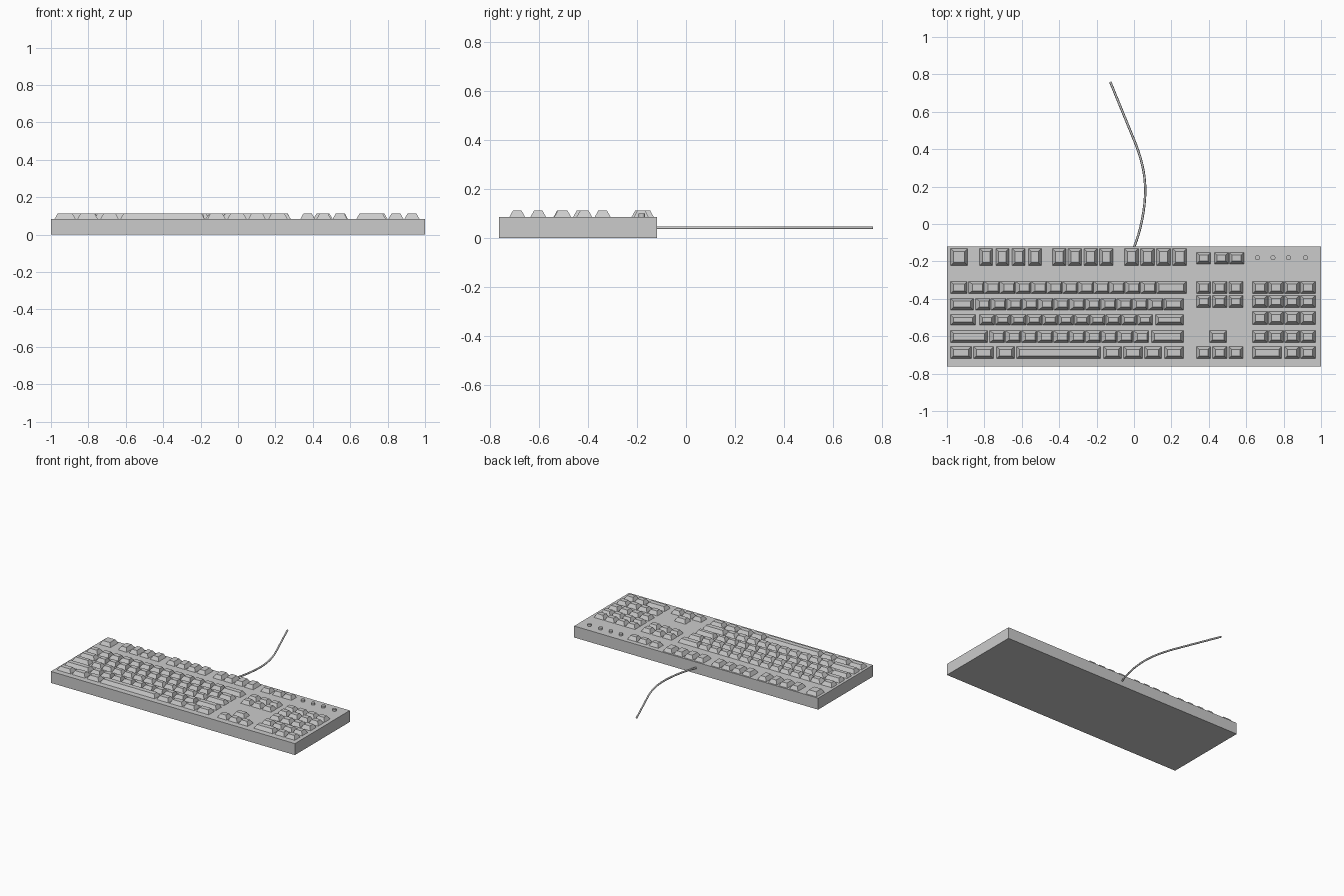
import bpy, bmesh

if "Cube" in bpy.data.objects:
    bpy.data.objects.remove(bpy.data.objects["Cube"])

TOP, KEY_TOP = 0.085, 0.112

grey = bpy.data.materials.new("plain grey")
grey.diffuse_color = (0.6, 0.6, 0.6, 1)
grey.use_nodes = True
grey.node_tree.nodes["Principled BSDF"].inputs["Base Color"].default_value = grey.diffuse_color


def finish(bm, name):
    mesh = bpy.data.meshes.new(name)
    bmesh.ops.recalc_face_normals(bm, faces=bm.faces)
    bm.to_mesh(mesh)
    bm.free()
    mesh.materials.append(grey)
    obj = bpy.data.objects.new(name, mesh)
    bpy.context.collection.objects.link(obj)
    return obj


def key(bm, x0, x1, y0, y1, lean=0.0):
    """Key: straight stem through the case, tapered cap above it."""
    i = 0.015
    rings = []
    for z, a, b, c, d in ((0, x0, x1, y0, y1), (TOP, x0, x1, y0, y1),
                          (KEY_TOP, x0 + i + lean, x1 - i + lean, y0 + i, y1 - i)):
        rings.append([bm.verts.new((x, y, z)) for x, y in ((a, c), (b, c), (b, d), (a, d))])
    bm.faces.new(rings[0][::-1])
    bm.faces.new(rings[2])
    for lo, hi in zip(rings, rings[1:]):
        for k in range(4):
            n = (k + 1) % 4
            bm.faces.new((lo[k], lo[n], hi[n], hi[k]))


def key_row(name, y, spans, lean_from=None):
    """Row of keys from (left, right) spans; an optional middle run leans right."""
    bm = bmesh.new()
    for n, (x0, x1) in enumerate(spans):
        leaning = lean_from and lean_from <= n < len(spans) - 1
        key(bm, x0, x1, *y, 0.007 if leaning else 0.0)
    return finish(bm, name)


def run(start, pitch, count, width):
    return [(start + pitch * i, start + pitch * i + width) for i in range(count)]


# Case
bm = bmesh.new()
bmesh.ops.create_cube(bm, size=1)
for v in bm.verts:
    v.co = (v.co.x * 2, v.co.y * 0.643 - 0.4405, (v.co.z + 0.5) * TOP)
finish(bm, "case")

# Shared row depths, back to front
FN, NUM, UPPER, HOME, LOWER, BOTTOM = (
    (-0.222, -0.131), (-0.372, -0.307), (-0.460, -0.397),
    (-0.540, -0.485), (-0.634, -0.570), (-0.720, -0.655))

# Function keys: escape, then three groups of four
key_row("function_keys", FN, [(-0.98, -0.89)]
        + run(-0.826, 0.087, 4, 0.07) + run(-0.436, 0.084, 4, 0.072)
        + run(-0.051, 0.086, 4, 0.074))

# Main block
key_row("number_row", NUM, [(-0.98, -0.892)] + run(-0.885, 0.0836, 12, 0.082)
        + [(0.12, 0.28)], 1)
key_row("upper_letter_row", UPPER, [(-0.98, -0.858)] + run(-0.848, 0.084, 12, 0.079)
        + [(0.16, 0.264)], 1)
key_row("home_letter_row", HOME, [(-0.98, -0.848)] + run(-0.826, 0.0845, 11, 0.08)
        + [(0.115, 0.264)])
key_row("lower_letter_row", LOWER, [(-0.98, -0.783)] + run(-0.773, 0.0855, 10, 0.081)
        + [(0.094, 0.264)], 1)
key_row("bottom_row", BOTTOM, [
    (-0.98, -0.869), (-0.858, -0.751), (-0.735, -0.639), (-0.628, -0.179),
    (-0.163, -0.067), (-0.056, 0.045), (0.056, 0.147), (0.163, 0.264)])

# Navigation block and arrows
nav = run(0.334, 0.0865, 3, 0.076)
key_row("system_keys", (-0.213, -0.152), [(0.334, 0.41), (0.43, 0.505), (0.51, 0.587)])
key_row("navigation_back_row", NUM, nav)
key_row("navigation_front_row", (-0.446, -0.382), nav)
key_row("up_arrow", LOWER, [(0.404, 0.495)])
key_row("arrow_row", BOTTOM, nav)

# Number pad
pad = run(0.634, 0.0855, 4, 0.079)
for n, y in enumerate((NUM, (-0.446, -0.382), (-0.537, -0.468), LOWER)):
    key_row(f"number_pad_row_{n + 1}", y, pad)
key_row("number_pad_bottom_row", BOTTOM, [(0.634, 0.789)] + pad[2:])

# Indicator lights
for n, x in enumerate((0.66, 0.743, 0.826, 0.917)):
    bm = bmesh.new()
    bmesh.ops.create_cone(bm, cap_ends=True, segments=16, radius1=0.013, radius2=0.013, depth=0.1)
    bmesh.ops.translate(bm, verts=bm.verts, vec=(x, -0.18, 0.05))
    finish(bm, f"indicator_light_{n + 1}")

# Cable: bowed section followed by a straight tail
curve = bpy.data.curves.new("cable", "CURVE")
curve.dimensions = "3D"
curve.bevel_depth = 0.0065
curve.bevel_resolution = 1
curve.use_fill_caps = True
curve.resolution_u = 8
spline = curve.splines.new("BEZIER")
path = [((0, -0.125), (-0.04, -0.21), (0.035, -0.04)),
        ((0.06, 0.18), (0.06, 0.08), (0.06, 0.28)),
        ((0.0, 0.45), (0.035, 0.365), (-0.04, 0.548)),
        ((-0.127, 0.76), (-0.087, 0.662), (-0.167, 0.858))]
spline.bezier_points.add(len(path) - 1)
for p, (co, left, right) in zip(spline.bezier_points, path):
    p.handle_left_type = p.handle_right_type = "FREE"
    p.co, p.handle_left, p.handle_right = ((*q, 0.0415) for q in (co, left, right))
curve.materials.append(grey)
bpy.context.collection.objects.link(bpy.data.objects.new("cable", curve))
